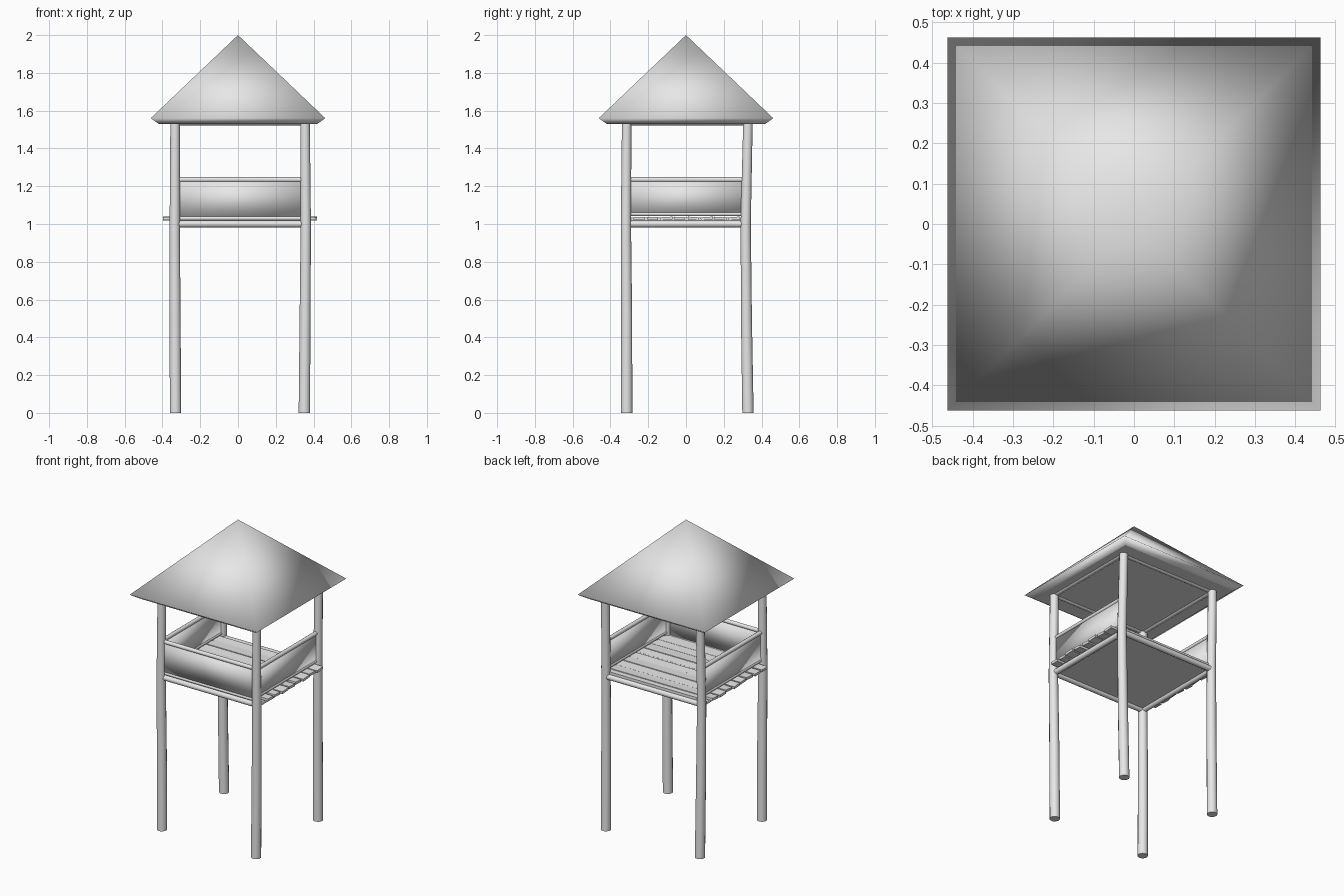
import bpy, bmesh, math, random
from mathutils import Vector

random.seed(4)
cube = bpy.data.objects.get("Cube")
if cube:
    bpy.data.objects.remove(cube)

grey = bpy.data.materials.new("plain_grey")
grey.use_nodes = True
grey.diffuse_color = (0.8, 0.8, 0.8, 1)
grey.node_tree.nodes["Principled BSDF"].inputs["Base Color"].default_value = (0.8, 0.8, 0.8, 1)


def finish(name, bm, smooth):
    """Turn a bmesh into an object; smooth(face) picks the smooth faces."""
    bmesh.ops.recalc_face_normals(bm, faces=bm.faces[:])
    for f in bm.faces:
        f.smooth = smooth(f)
    mesh = bpy.data.meshes.new(name)
    bm.to_mesh(mesh)
    bm.free()
    mesh.materials.append(grey)
    obj = bpy.data.objects.new(name, mesh)
    bpy.context.collection.objects.link(obj)
    return obj


def pole(name, points, radii, sides=12):
    """Round pole swept through a few points, with flat ends."""
    bm = bmesh.new()
    points = [Vector(p) for p in points]
    axis = (points[-1] - points[0]).normalized()
    u = axis.orthogonal().normalized()
    v = axis.cross(u)
    rings = []
    for p, r in zip(points, radii):
        angles = [math.tau * i / sides for i in range(sides)]
        rings.append([bm.verts.new(p + r * (math.cos(a) * u + math.sin(a) * v)) for a in angles])
    for low, high in zip(rings, rings[1:]):
        for i in range(sides):
            j = (i + 1) % sides
            bm.faces.new((low[i], low[j], high[j], high[i]))
    bm.faces.new(rings[0])
    bm.faces.new(rings[-1])
    return finish(name, bm, lambda f: len(f.verts) == 4)


def box(name, low, high, smooth=False):
    bm = bmesh.new()
    bmesh.ops.create_cube(bm, size=1)
    for v in bm.verts:
        v.co = [a + (b - a) * (c + 0.5) for a, b, c in zip(low, high, v.co)]
    return finish(name, bm, lambda f: smooth)


# Outline of the post grid
LEFT, RIGHT, FRONT, BACK = 0.355, -0.333, -0.314, 0.32
EAVE, SOFFIT = 1.56, 1.53

# Slightly crooked posts
for side, x, bend_x in (("left", LEFT, 0.004), ("right", RIGHT, -0.002)):
    for end, y, bend_y in (("front", FRONT, -0.004), ("back", BACK, -0.004)):
        lean = 0.008 if end == "back" else 0
        path = [(x - bend_x, y + lean, 0), (x, y, 0.5),
                (x + bend_x, y + bend_y, 1), (x, y + lean, SOFFIT + 0.01)]
        pole(f"{end}_{side}_post", path, (0.031, 0.030, 0.028, 0.026))


# Horizontal poles between posts
def side_pole(part, edge, z, r):
    ends = {"front": ((RIGHT, FRONT), (LEFT, FRONT)), "back": ((RIGHT, BACK), (LEFT, BACK)),
            "left": ((LEFT, FRONT), (LEFT, BACK)), "right": ((RIGHT, FRONT), (RIGHT, BACK))}[edge]
    pole(f"{edge}_{part}", [(*e, z) for e in ends], (r, r))


for edge in ("front", "back", "left", "right"):
    side_pole("floor_beam", edge, 1.0, 0.018)
    side_pole("roof_beam", edge, SOFFIT + 0.01, 0.018)
for edge in ("front", "left", "right"):
    side_pole("top_rail", edge, 1.235, 0.013)
    side_pole("lower_rail", edge, 1.03 if edge == "front" else 1.053, 0.011)

# Parapet panels on three sides, the back stays open
T = 0.006
box("front_panel", (RIGHT, FRONT - T, 1.035), (LEFT, FRONT + T, 1.23), True)
for side, x in (("left", LEFT), ("right", RIGHT)):
    box(f"{side}_panel", (x - T, FRONT, 1.045), (x + T, BACK, 1.23), True)

# Floor slab and uneven plank ends sticking out on both sides
box("floor", (RIGHT, FRONT, 1.0), (LEFT, BACK, 1.035))
count = 8
pitch = (BACK - FRONT - 0.06) / count
for i in range(count):
    y = FRONT + 0.03 + pitch * (i + 0.5)
    half = pitch * random.uniform(0.38, 0.46)
    plank = box(f"floor_plank_{i + 1}", (RIGHT - 0.06, -half, -0.008),
                (LEFT + 0.06, half, 0.008))
    plank.location = (random.uniform(-0.006, 0.006), y, 1.029)
    plank.rotation_euler.x = random.uniform(-0.12, 0.12)

# Pyramid roof with a bevelled eave and a flat soffit
bm = bmesh.new()
corners = ((-1, -1), (1, -1), (1, 1), (-1, 1))
eave = [bm.verts.new((x * 0.462, y * 0.462, EAVE)) for x, y in corners]
soffit = [bm.verts.new((x * 0.42, y * 0.42, SOFFIT)) for x, y in corners]
apex = bm.verts.new((0, 0, 2))
for i in range(4):
    j = (i + 1) % 4
    bm.faces.new((eave[i], eave[j], apex))
    bm.faces.new((soffit[i], soffit[j], eave[j], eave[i]))
bm.faces.new(soffit)
finish("roof", bm, lambda f: f.normal.z > -0.95)
